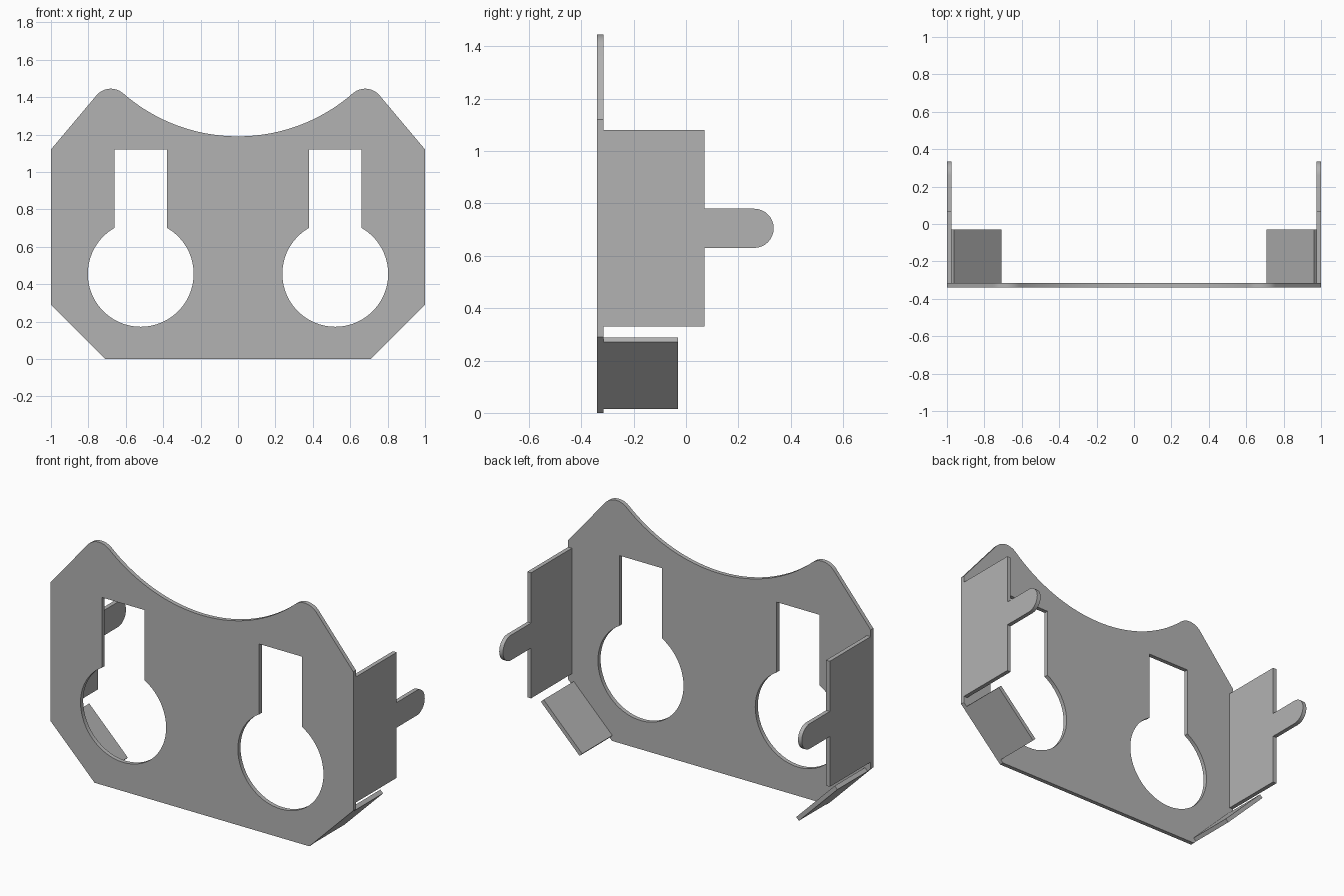
import bpy, bmesh
from math import cos, sin, radians, sqrt
from mathutils import Matrix, Vector

if "Cube" in bpy.data.objects:
    bpy.data.objects.remove(bpy.data.objects["Cube"], do_unlink=True)

T = 0.025            # sheet thickness
FRONT = -0.34        # front face of the plate
BACK = FRONT + T

grey = bpy.data.materials.new("sheet metal grey")
grey.use_nodes = True
GREY = (0.45, 0.45, 0.45, 1)
grey.diffuse_color = GREY
grey.node_tree.nodes["Principled BSDF"].inputs["Base Color"].default_value = GREY


def arc(cx, cy, r, a0, a1, n):
    """Points on a circle from angle a0 to a1 in degrees."""
    angles = [radians(a0 + (a1 - a0) * i / n) for i in range(n + 1)]
    return [(cx + r * cos(a), cy + r * sin(a)) for a in angles]


def frame(origin, u, v, w):
    """Matrix that places profile axes u, v and thickness axis w."""
    m = Matrix((u, v, w)).transposed().to_4x4()
    m.translation = Vector(origin)
    return m


def sheet(name, loops, matrix):
    """Flat sheet: first loop is the outline, the others are holes."""
    curve = bpy.data.curves.new(name, 'CURVE')
    curve.dimensions = '2D'
    curve.fill_mode = 'BOTH'
    curve.extrude = T / 2
    for loop in loops:
        spline = curve.splines.new('POLY')
        spline.points.add(len(loop) - 1)
        for p, (x, y) in zip(spline.points, loop):
            p.co = (x, y, 0, 1)
        spline.use_cyclic_u = True
    obj = bpy.data.objects.new(name, curve)
    bpy.context.collection.objects.link(obj)
    bpy.ops.object.select_all(action='DESELECT')
    obj.select_set(True)
    bpy.context.view_layer.objects.active = obj
    bpy.ops.object.convert(target='MESH')
    obj = bpy.context.view_layer.objects.active
    obj.name = name
    bm = bmesh.new()
    bm.from_mesh(obj.data)
    bm.transform(matrix @ Matrix.Translation((0, 0, T / 2)))
    bmesh.ops.remove_doubles(bm, verts=bm.verts, dist=1e-5)
    bmesh.ops.recalc_face_normals(bm, faces=bm.faces)
    bm.to_mesh(obj.data)
    bm.free()
    obj.data.materials.clear()
    obj.data.materials.append(grey)
    bpy.ops.object.shade_smooth_by_angle(angle=radians(30))
    return obj


# Front plate outline: chamfered base, rounded horns, scooped top
right_half = [(0.71, 0), (1, 0.29), (1, 1.12)] + arc(0.68, 1.345, 0.1, 40, 131, 12)
R = 0.934
scoop = arc(0, 1.19 + R, R, -49, -131, 40)[1:-1]
left_half = [(-x, y) for x, y in reversed(right_half)]
outline = right_half + scoop + left_half

# Keyhole cut-outs: round bottom with a square slot above
keyhole = arc(0.52, 0.455, 0.283, 60, -240, 50) + [(0.3785, 1.12), (0.6615, 1.12)]
holes = [[(s * x, y) for x, y in keyhole] for s in (1, -1)]
sheet("front_plate", [outline] + holes,
      frame((0, FRONT, 0), (1, 0, 0), (0, 0, 1), (0, 1, 0)))

# Side flange with a round-ended tongue, profile in y and z
flange = ([(BACK, 0.33), (0.07, 0.33), (0.07, 0.63)]
          + arc(0.26, 0.705, 0.075, -90, 90, 16)
          + [(0.07, 0.78), (0.07, 1.08), (BACK, 1.08)])

# Lower flap along the chamfered corner, profile in y and along the chamfer
d = sqrt(0.5)
v0, v1 = 0.015 / d, 0.27 / d
flap = [(BACK, v0), (-0.03, v0), (-0.03, v1), (BACK, v1)]

for side, s in (("left", 1), ("right", -1)):
    sheet(side + "_side_flange", [flange],
          frame((s, 0, 0), (0, 1, 0), (0, 0, 1), (-s, 0, 0)))
    sheet(side + "_lower_flap", [flap],
          frame((s * 0.71, 0, 0), (0, 1, 0), (s * d, 0, d), (-s * d, 0, d)))
